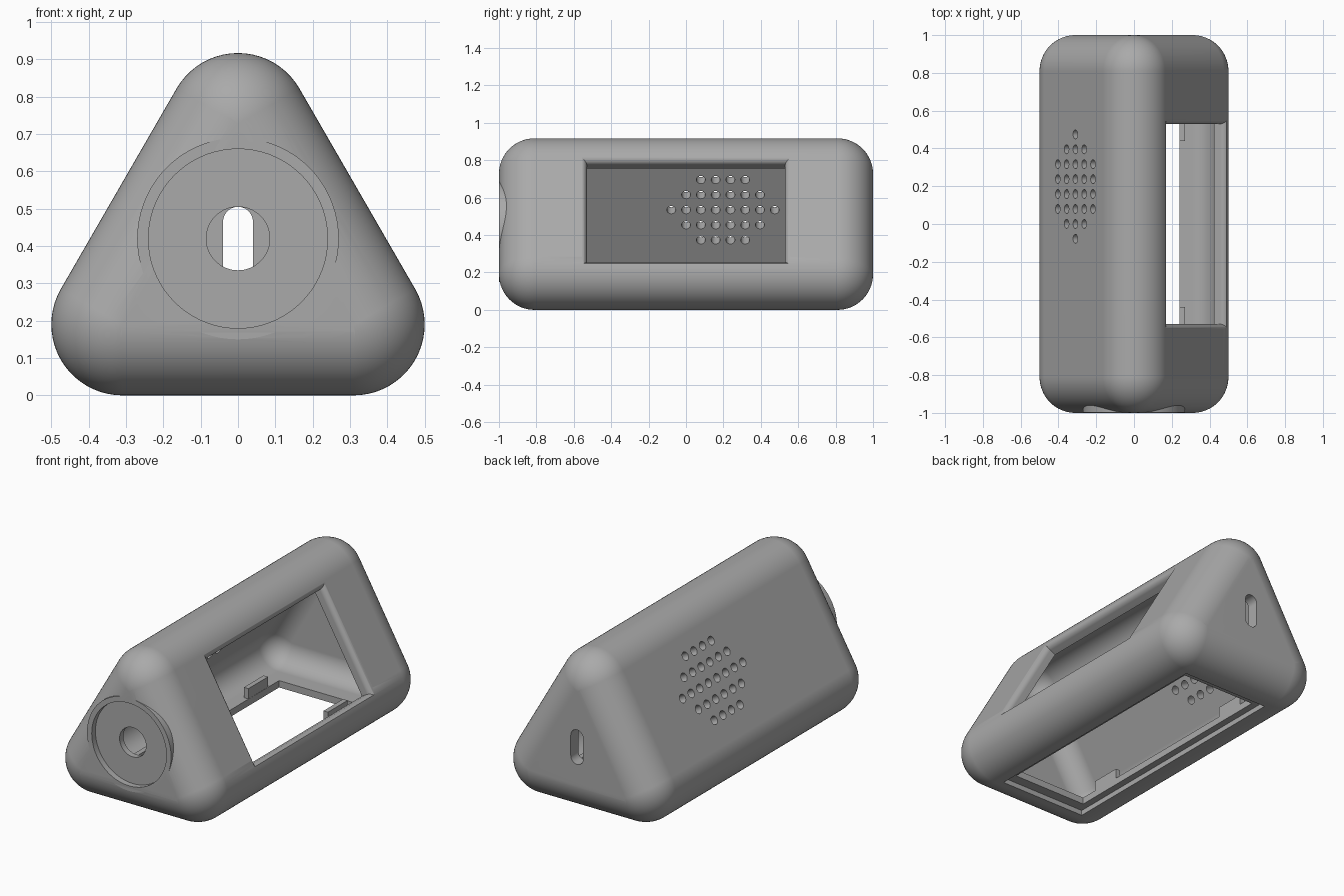
import bpy, bmesh, math
from mathutils import Matrix, Vector

if "Cube" in bpy.data.objects:
    bpy.data.objects.remove(bpy.data.objects["Cube"], do_unlink=True)

grey = bpy.data.materials.new("matte grey")
grey.use_nodes = True
COLOR = (0.4, 0.4, 0.4, 1)
grey.diffuse_color = COLOR
grey.node_tree.nodes["Principled BSDF"].inputs["Base Color"].default_value = COLOR

R, WALL = 0.19, 0.07            # outer corner radius, wall thickness
CORE_X, CORE_Y = 0.31, 0.81     # rounding centres
APEX = R + CORE_X * math.sqrt(3)
C30, S30 = math.cos(math.pi / 6), 0.5
ALONG_Y = Matrix.Rotation(math.pi / 2, 4, 'X')


def finish(name, bm):
    bmesh.ops.recalc_face_normals(bm, faces=bm.faces)
    mesh = bpy.data.meshes.new(name)
    bm.to_mesh(mesh)
    bm.free()
    mesh.materials.append(grey)
    ob = bpy.data.objects.new(name, mesh)
    bpy.context.collection.objects.link(ob)
    return ob


def rounded_prism(name, radius):
    """Convex hull of spheres at the six prism corners."""
    bm = bmesh.new()
    for x, z in ((-CORE_X, R), (CORE_X, R), (0, APEX)):
        for y in (-CORE_Y, CORE_Y):
            bmesh.ops.create_uvsphere(bm, u_segments=60, v_segments=32, radius=radius,
                                      matrix=Matrix.Translation((x, y, z)) @ ALONG_Y)
    hull = bmesh.ops.convex_hull(bm, input=bm.verts)
    loose = set(hull["geom_interior"]) | set(hull["geom_unused"])
    bmesh.ops.delete(bm, geom=[g for g in loose if isinstance(g, bmesh.types.BMVert)], context='VERTS')
    old = [f for f in bm.faces if f not in set(hull["geom"])]
    bmesh.ops.delete(bm, geom=old, context='FACES')
    bmesh.ops.dissolve_limit(bm, angle_limit=math.radians(0.3), verts=bm.verts, edges=bm.edges)
    return finish(name, bm)


def add_box(bm, lo, hi):
    lo, hi = Vector(lo), Vector(hi)
    bmesh.ops.create_cube(bm, size=1, matrix=Matrix.Translation((lo + hi) / 2)
                          @ Matrix.Diagonal((*(hi - lo), 1)))


def box(name, lo, hi):
    bm = bmesh.new()
    add_box(bm, lo, hi)
    return finish(name, bm)


def cylinder(name, radius, y0, y1, z):
    bm = bmesh.new()
    bmesh.ops.create_cone(bm, cap_ends=True, segments=72, radius1=radius, radius2=radius,
                          depth=y1 - y0, matrix=Matrix.Translation((0, (y0 + y1) / 2, z)) @ ALONG_Y)
    return finish(name, bm)


def loft(name, rings):
    """Skin a stack of equal closed rings and cap both ends."""
    bm = bmesh.new()
    rows = [[bm.verts.new(p) for p in ring] for ring in rings]
    for a, b in zip(rows, rows[1:]):
        for i in range(len(a)):
            j = (i + 1) % len(a)
            bm.faces.new((a[i], a[j], b[j], b[i]))
    bm.faces.new(rows[0])
    bm.faces.new(rows[-1])
    return finish(name, bm)


# Slanted side frame: u runs up the face, n points out of it
MID = Vector((CORE_X / 2 + R * C30, 0, (R + APEX) / 2 + R * S30))


def on_side(u, y, n, side=1):
    p = MID + Vector((-S30, 0, C30)) * u + Vector((C30, 0, S30)) * n
    return Vector((p.x * side, y, p.z))


# Display window cutter with a rounded rim
def window_ring(n, grow):
    low, high, half = -0.333 - grow, 0.275 + grow, 0.53 + grow
    return [on_side(u, y, n) for u, y in ((low, -half), (low, half), (high, half), (high, -half))]


FILLET = 0.034
profile = [(-0.15, 0)]
for k in range(7):
    a = k / 6 * math.pi / 2
    profile.append((-FILLET + 0.001 + FILLET * math.sin(a), FILLET * (1 - math.cos(a))))
profile.append((0.1, FILLET))
window = loft("window_cutter", [window_ring(n, g) for n, g in profile])

# Speaker grille cutter: diamond of round holes on the opposite side
bm = bmesh.new()
for row, count in zip(range(-2, 3), (4, 6, 8, 6, 4)):
    for i in range(count):
        p = on_side(0.018 + row * 0.093, 0.198 + (i - (count - 1) / 2) * 0.079, -0.03, -1)
        spin = Vector((0, 0, 1)).rotation_difference(Vector((-C30, 0, S30))).to_matrix().to_4x4()
        bmesh.ops.create_cone(bm, cap_ends=True, segments=20, radius1=0.024, radius2=0.024,
                              depth=0.2, matrix=Matrix.Translation(p) @ spin)
grille = finish("grille_cutter", bm)

# Cable slot cutter in the back wall
slot_outline = []
for k in range(25):
    a = k / 24 * math.pi
    slot_outline.append((0.04 * math.cos(a), 0.465 + 0.04 * math.sin(a)))
for k in range(25):
    a = math.pi + k / 24 * math.pi
    slot_outline.append((0.04 * math.cos(a), 0.345 + 0.04 * math.sin(a)))
slot = loft("slot_cutter", [[(x, y, z) for x, z in slot_outline] for y in (0.85, 1.1)])

# Locating tabs along the base opening
bm = bmesh.new()
for sx in (-1, 1):
    for sy in (-1, 1):
        xs, ys = sorted((sx * 0.241, sx * 0.27)), sorted((sy * 0.44, sy * 0.62))
        add_box(bm, (xs[0], ys[0], 0.05), (xs[1], ys[1], 0.13))
tabs = finish("base_tabs", bm)

# Housing shell
DIAL_Z = 0.42
shell = rounded_prism("housing", R)
steps = [
    ('UNION', cylinder("dial_boss", 0.27, -0.999, -0.9, DIAL_Z)),
    ('DIFFERENCE', rounded_prism("cavity_cutter", R - WALL)),
    ('DIFFERENCE', cylinder("dial_recess_cutter", 0.24, -1.1, -0.965, DIAL_Z)),
    ('DIFFERENCE', cylinder("dial_hole_cutter", 0.085, -1.2, -0.85, DIAL_Z)),
    ('DIFFERENCE', window),
    ('DIFFERENCE', grille),
    ('DIFFERENCE', slot),
    ('DIFFERENCE', box("base_opening_cutter", (-0.24, -0.72, -0.1), (0.24, 0.72, 0.11))),
    ('DIFFERENCE', box("base_recess_cutter", (-0.28, -0.78, -0.12), (0.28, 0.78, 0.03))),
    ('UNION', tabs),
]
for operation, tool in steps:
    mod = shell.modifiers.new(tool.name, 'BOOLEAN')
    mod.operation, mod.solver, mod.object = operation, 'EXACT', tool

# Bake the cuts, drop the helpers and shade smoothly with crisp edges
graph = bpy.context.evaluated_depsgraph_get()
baked = bpy.data.meshes.new_from_object(shell.evaluated_get(graph))
shell.modifiers.clear()
shell.data = baked
for _, tool in steps:
    bpy.data.objects.remove(tool, do_unlink=True)
bpy.ops.object.select_all(action='DESELECT')
shell.select_set(True)
bpy.context.view_layer.objects.active = shell
bpy.ops.object.shade_smooth_by_angle(angle=math.radians(25))
weighted = shell.modifiers.new("weighted_normals", 'WEIGHTED_NORMAL')
weighted.keep_sharp = True
